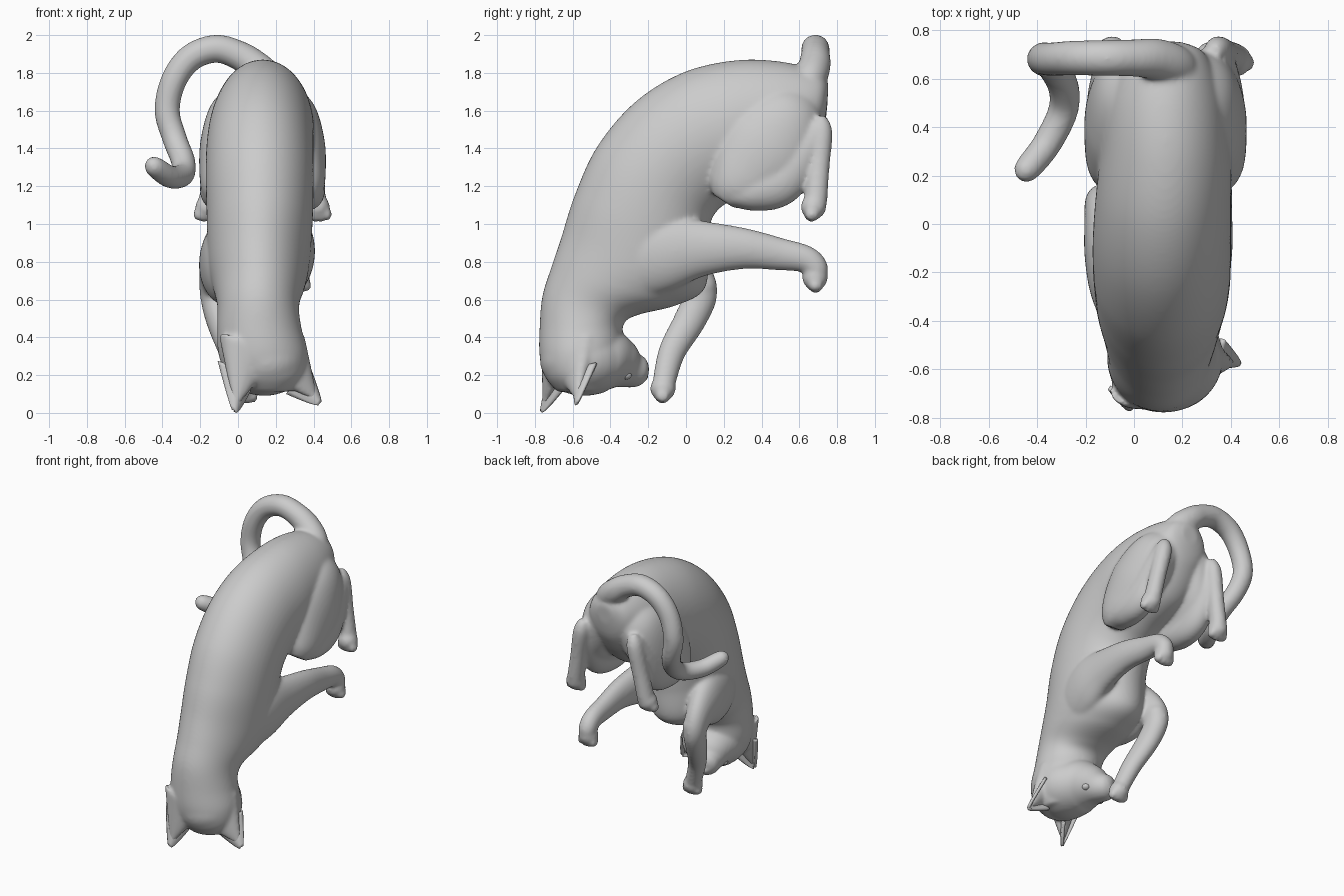
import bpy, bmesh, math
from mathutils import Vector, Matrix

MID = 0.13                       # x of the hips' mirror plane
U = Vector((0.92, 0.39, 0))      # head sideways direction
F = Vector((-0.39, 0.92, 0))     # head facing direction
skin = []                        # parts fused into one skin


def spline(pts, n=10):
    """Catmull-Rom through tuples of any length."""
    p = [pts[0]] + list(pts) + [pts[-1]]
    out = []
    for i in range(1, len(p) - 2):
        for k in range(n):
            t = k / n
            out.append([0.5 * (2 * b + (c - a) * t + (2 * a - 5 * b + 4 * c - d) * t * t
                        + (3 * b - a - 3 * c + d) * t ** 3)
                        for a, b, c, d in zip(p[i - 1], p[i], p[i + 1], p[i + 2])])
    return out + [list(pts[-1])]


def new_object(name, bm):
    bmesh.ops.recalc_face_normals(bm, faces=bm.faces[:])
    me = bpy.data.meshes.new(name)
    bm.to_mesh(me)
    bm.free()
    ob = bpy.data.objects.new(name, me)
    bpy.context.collection.objects.link(ob)
    return ob


def loft(name, rings, n=64):
    """Closed skin over ellipses given as (centre, half axis, half axis)."""
    bm = bmesh.new()
    loops = []
    for c, a, b in rings:
        loops.append([bm.verts.new(c + a * math.cos(2 * math.pi * i / n) + b * math.sin(2 * math.pi * i / n))
                      for i in range(n)])
    for l0, l1 in zip(loops, loops[1:]):
        for i in range(n):
            j = (i + 1) % n
            bm.faces.new((l0[i], l0[j], l1[j], l1[i]))
    bm.faces.new(loops[0])
    bm.faces.new(loops[-1])
    skin.append(new_object(name, bm))


def tube(name, pts):
    """Limb through (x, y, z, half width, half depth)."""
    p = spline(pts)
    co = [Vector(q[:3]) for q in p]
    side = Vector((1, 0, 0)) if name != "tail" else Vector((0, 1, 0))
    rings = []
    for i, q in enumerate(p):
        t = (co[min(i + 1, len(co) - 1)] - co[max(i - 1, 0)]).normalized()
        side = (side - t * side.dot(t)).normalized()
        rings.append((co[i], side * q[3], t.cross(side) * q[4]))
    loft(name, rings)


def ball(name, loc, size, yaw=0, fuse=True):
    bm = bmesh.new()
    m = Matrix.Translation(loc) @ Matrix.Rotation(yaw, 4, 'Z') @ Matrix.Diagonal((*size, 1))
    bmesh.ops.create_uvsphere(bm, u_segments=32, v_segments=24, radius=1, matrix=m)
    ob = new_object(name, bm)
    if fuse:
        skin.append(ob)
    return ob


def paw(name, loc, toe_dir):
    loc, d = Vector(loc), Vector(toe_dir).normalized()
    ball(name, loc, (0.066, 0.068, 0.066))
    for k in (-1.5, -0.5, 0.5, 1.5):
        ball(name + "_toe", loc + d * (0.052 - 0.008 * abs(k)) + Vector((0.033 * k, 0, 0)), (0.023, 0.038, 0.034))


# torso: back point (y, z), belly point (y, z), half width, centre x
torso = [(0.755, 1.74, 0.745, 1.60, 0.06, 0.14), (0.70, 1.805, 0.70, 1.46, 0.16, 0.135),
         (0.50, 1.86, 0.55, 1.26, 0.24, 0.13), (0.25, 1.865, 0.30, 1.15, 0.27, 0.13),
         (-0.02, 1.80, 0.20, 1.10, 0.28, 0.12), (-0.27, 1.645, 0.15, 1.05, 0.285, 0.115),
         (-0.47, 1.41, 0.13, 1.00, 0.285, 0.115), (-0.59, 1.15, 0.12, 0.88, 0.28, 0.115),
         (-0.66, 0.93, 0.10, 0.66, 0.27, 0.11), (-0.71, 0.78, -0.05, 0.57, 0.245, 0.11),
         (-0.76, 0.62, -0.25, 0.52, 0.217, 0.107), (-0.775, 0.45, -0.33, 0.47, 0.222, 0.112),
         (-0.775, 0.30, -0.34, 0.34, 0.235, 0.13), (-0.745, 0.19, -0.39, 0.21, 0.205, 0.145),
         (-0.68, 0.11, -0.45, 0.12, 0.13, 0.16)]
rings = []
for dy, dz, vy, vz, hw, x in spline(torso):
    rings.append((Vector((x, (dy + vy) / 2, (dz + vz) / 2)), Vector((hw, 0, 0)),
                  Vector((0, (dy - vy) / 2, (dz - vz) / 2))))
loft("torso", rings)

# head, turned a little to one side
yaw = math.atan2(U.y, U.x)
head = Vector((0.14, -0.54, 0.28))
ball("skull", head, (0.225, 0.235, 0.19), yaw)
tube("face", [(*(head + F * f + Vector((0, 0, z))), w, d) for f, z, w, d in
              ((0.0, 0, 0.21, 0.19), (0.12, 0.0, 0.20, 0.175), (0.20, -0.02, 0.155, 0.14),
               (0.27, -0.05, 0.105, 0.10), (0.325, -0.06, 0.085, 0.08), (0.357, -0.065, 0.045, 0.045))])
ball("nose", head + F * 0.345 + Vector((0, 0, -0.09)), (0.03, 0.025, 0.025), yaw)

# tail
tube("tail", [(0.22, 0.60, 1.64, 0.06, 0.06), (0.17, 0.65, 1.75, 0.085, 0.09), (0.09, 0.68, 1.835, 0.085, 0.085),
              (0.0, 0.685, 1.895, 0.077, 0.077),
              (-0.12, 0.685, 1.928, 0.074, 0.074), (-0.25, 0.685, 1.88, 0.072, 0.072),
              (-0.34, 0.68, 1.76, 0.069, 0.069), (-0.375, 0.68, 1.60, 0.067, 0.067),
              (-0.335, 0.65, 1.45, 0.065, 0.065), (-0.29, 0.56, 1.33, 0.064, 0.064),
              (-0.295, 0.46, 1.26, 0.062, 0.062), (-0.36, 0.33, 1.25, 0.060, 0.060),
              (-0.43, 0.24, 1.295, 0.056, 0.056), (-0.46, 0.21, 1.32, 0.045, 0.045), (-0.478, 0.195, 1.335, 0.015, 0.015)])

# folded hind legs, mirrored about the hips
for s, label in ((1, "right"), (-1, "left")):
    m = lambda pts: [(MID + s * (p[0] - 0.13), *p[1:]) for p in pts]
    tube(label + "_thigh", m([(0.20, 0.62, 1.70, 0.06, 0.09), (0.265, 0.55, 1.58, 0.14, 0.19),
                              (0.32, 0.44, 1.42, 0.14, 0.25), (0.347, 0.32, 1.27, 0.117, 0.21),
                              (0.347, 0.24, 1.18, 0.10, 0.14), (0.345, 0.20, 1.12, 0.06, 0.07)]))
    tube(label + "_shin", m([(0.355, 0.24, 1.15, 0.08, 0.06), (0.36, 0.36, 1.175, 0.10, 0.11),
                             (0.36, 0.50, 1.23, 0.095, 0.13), (0.35, 0.62, 1.38, 0.08, 0.105),
                             (0.34, 0.71, 1.52, 0.05, 0.06)]))
    tube(label + "_hind_foot", m([(0.33, 0.71, 1.57, 0.03, 0.03), (0.345, 0.715, 1.49, 0.055, 0.06),
                                  (0.38, 0.70, 1.30, 0.054, 0.06), (0.415, 0.685, 1.11, 0.057, 0.062)]))
    paw(label + "_hind_paw", m([(0.42, 0.675, 1.09)])[0], (0.1 * s, -0.2, -0.9))

# right foreleg, stretched backwards
tube("right_foreleg", [(0.20, -0.44, 0.80, 0.07, 0.12), (0.255, -0.30, 0.82, 0.11, 0.21),
                       (0.29, -0.12, 0.85, 0.115, 0.21), (0.315, 0.08, 0.87, 0.09, 0.15),
                       (0.325, 0.30, 0.87, 0.075, 0.11), (0.32, 0.50, 0.84, 0.064, 0.086),
                       (0.317, 0.63, 0.815, 0.062, 0.073), (0.315, 0.685, 0.77, 0.062, 0.066),
                       (0.315, 0.69, 0.72, 0.056, 0.056)])
paw("right_front_paw", (0.315, 0.683, 0.715), (0, 0.05, -1))

# left foreleg, bent towards the face
tube("left_foreleg", [(0.0, -0.44, 0.80, 0.07, 0.12), (-0.06, -0.30, 0.80, 0.11, 0.21),
                      (-0.09, -0.12, 0.78, 0.115, 0.21), (-0.12, 0.02, 0.72, 0.085, 0.13),
                      (-0.125, 0.075, 0.62, 0.075, 0.09), (-0.10, 0.02, 0.49, 0.068, 0.085),
                      (-0.04, -0.075, 0.32, 0.06, 0.072), (0.025, -0.12, 0.14, 0.055, 0.06)])
ball("left_elbow", (-0.125, 0.075, 0.67), (0.078, 0.09, 0.085))
paw("left_front_paw", (0.03, -0.122, 0.128), (0.1, -0.05, -1))


# ears: a fused backing cone and a curled sheet with thickness as the cup
def ear(name, base, tip, wide):
    base, tip, wide = Vector(base), Vector(tip), Vector(wide)
    out = wide.cross(tip - base).normalized()
    out *= 0.06 if out.dot(F) > 0 else -0.06
    back = [(base.lerp(tip, t), max(0.09, 1 - t)) for t in (-0.5, -0.2, 0.1, 0.4, 0.7, 0.98)]
    loft(name + "_back", [(c - out * 0.75 * k, wide * 0.95 * k, out * 0.9 * k) for c, k in back])
    bm = bmesh.new()
    rows, cols = 12, 14
    grid = []
    for r in range(rows + 1):
        t = r / rows
        k = (1 - t) ** 0.85 * 0.92 + 0.08
        grid.append([bm.verts.new(base.lerp(tip, t) + wide * k * s + out * k * (s * s - 0.7))
                     for s in [2 * c / cols - 1 for c in range(cols + 1)]])
    for r in range(rows):
        for c in range(cols):
            bm.faces.new((grid[r][c], grid[r][c + 1], grid[r + 1][c + 1], grid[r + 1][c]))
    ob = new_object(name, bm)
    so = ob.modifiers.new("thickness", 'SOLIDIFY')
    so.thickness = 0.02
    so.offset = 0
    for f in ob.data.polygons:
        f.use_smooth = True


ear("right_ear", (0.315, -0.54, 0.19), (0.43, -0.575, 0.05), (0.055, 0.05, 0.08))
ear("left_ear", (-0.015, -0.68, 0.20), (-0.02, -0.76, 0.01), (-0.08, -0.01, 0.08))

# fuse the parts into one smooth skin
bpy.ops.object.select_all(action='DESELECT')
for ob in skin:
    ob.select_set(True)
body = skin[0]
bpy.context.view_layer.objects.active = body
bpy.ops.object.join()
body.name = "cat_body"
rm = body.modifiers.new("fuse", 'REMESH')
rm.mode = 'VOXEL'
rm.voxel_size = 0.011
rm.use_smooth_shade = True
sm = body.modifiers.new("soften", 'SMOOTH')
sm.factor = 0.5
sm.iterations = 14

# eyes
for s, label in ((1, "right"), (-1, "left")):
    eye = ball(label + "_eye", head + F * 0.2 + U * 0.1 * s + Vector((0, 0, -0.08)), (0.03, 0.03, 0.024), yaw, False)
    for f in eye.data.polygons:
        f.use_smooth = True
